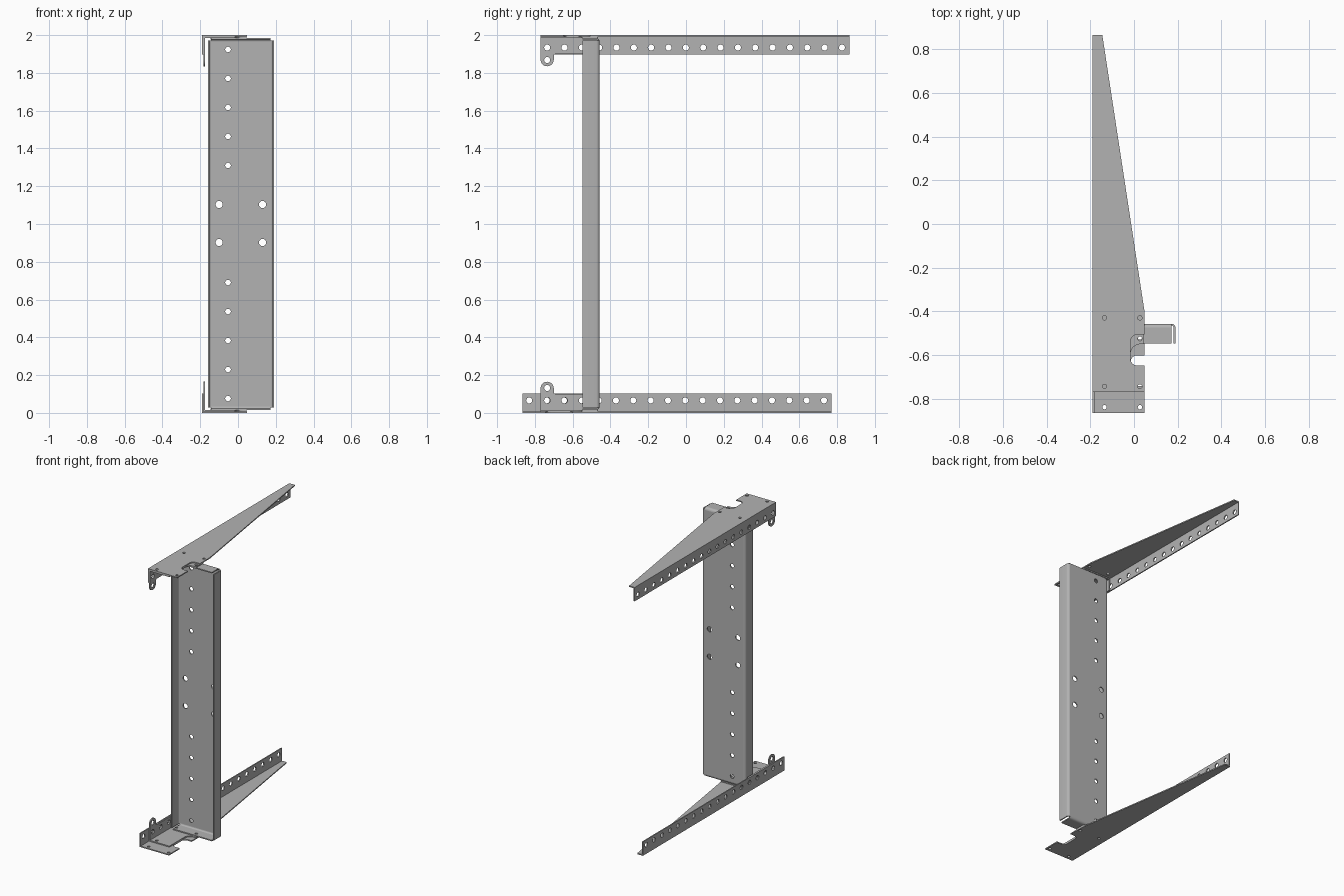
import bpy, bmesh, math

if "Cube" in bpy.data.objects:
    bpy.data.objects.remove(bpy.data.objects["Cube"])

steel = bpy.data.materials.new("steel_grey")
steel.diffuse_color = (0.45, 0.45, 0.45, 1)
steel.use_nodes = True
steel.node_tree.nodes["Principled BSDF"].inputs["Base Color"].default_value = steel.diffuse_color
T = 0.008  # sheet thickness


def arc(cx, cy, r, a0, a1, n=6):
    return [(cx + r * math.cos(math.radians(a0 + (a1 - a0) * i / n)),
             cy + r * math.sin(math.radians(a0 + (a1 - a0) * i / n))) for i in range(n + 1)]


def sheet(bm, axis, lo, hi, outline, holes=()):
    """Add an outline with round holes (u, v, r), extruded along axis from lo to hi."""
    cu = bpy.data.curves.new("tmp", 'CURVE')
    cu.dimensions, cu.fill_mode, cu.extrude = '2D', 'BOTH', (hi - lo) / 2
    for pts in [outline] + [arc(u, v, r, 0, 337.5, 15) for u, v, r in holes]:
        sp = cu.splines.new('POLY')
        sp.points.add(len(pts) - 1)
        for p, (u, v) in zip(sp.points, pts):
            p.co = (u, v, 0, 1)
        sp.use_cyclic_u = True
    ob = bpy.data.objects.new("tmp", cu)
    bpy.context.collection.objects.link(ob)
    dg = bpy.context.evaluated_depsgraph_get()
    me = bpy.data.meshes.new_from_object(ob.evaluated_get(dg))
    mid = (lo + hi) / 2
    for v in me.vertices:
        a, b, c = v.co.x, v.co.y, v.co.z + mid
        v.co = {'x': (c, a, b), 'y': (a, c, b), 'z': (a, b, c)}[axis]
    bm.from_mesh(me)
    bpy.data.objects.remove(ob)
    bpy.data.curves.remove(cu)
    bpy.data.meshes.remove(me)


def finish(name, bm, flip=False):
    if flip:  # mirror about mid height
        for v in bm.verts:
            v.co.z = 2 - v.co.z
    bmesh.ops.remove_doubles(bm, verts=bm.verts, dist=1e-5)
    bmesh.ops.recalc_face_normals(bm, faces=bm.faces)
    me = bpy.data.meshes.new(name)
    bm.to_mesh(me)
    bm.free()
    me.materials.clear()
    me.materials.append(steel)
    for p in me.polygons:
        p.material_index = 0
    ob = bpy.data.objects.new(name, me)
    bpy.context.collection.objects.link(ob)
    bpy.context.view_layer.objects.active = ob
    bpy.ops.object.select_all(action='DESELECT')
    ob.select_set(True)
    bpy.ops.object.shade_smooth_by_angle()


def rect(a, b, c, d):
    return [(a, c), (b, c), (b, d), (a, d)]


def bracket(name, dy, flip):
    """Tapered arm with a drilled flange, modelled at the bottom."""
    bm = bmesh.new()
    y0, y1, r = -0.77 + dy, 0.865 + dy, 0.03
    n0, n1 = -0.648 + dy, -0.507 + dy
    plate = [(-0.19, y0), (0.047, y0), (0.047, n0)]
    plate += arc(-0.016 + r, n0 + r, r, 270, 180) + arc(-0.016 + r, n1 - r, r, 180, 90)
    plate += [(0.047, n1), (0.047, -0.393 + dy), (-0.145, y1), (-0.19, y1)]
    sheet(bm, 'z', 0, T, plate,
          [(x, y + dy, 0.010) for x in (-0.135, 0.027) for y in (-0.744, -0.43)])
    sheet(bm, 'x', -0.19, -0.19 + T, rect(y0, y1, T, 0.102),
          [(-0.735 + dy + 0.0918 * i, 0.066, 0.016) for i in range(18)])
    finish(name, bm, flip)


def clip(name, flip):
    """Small angle joining arm and column, with a rounded eye tab."""
    bm = bmesh.new()
    x0, r = -0.19 + T, 0.045
    plate = [(x0, -0.77), (-0.016, -0.77)] + arc(-0.016 + r, -0.55 - r, r, 180, 90)
    plate += [(0.045, -0.55), (0.045, -0.465), (x0, -0.465)]
    sheet(bm, 'z', T, 2 * T, plate,
          [(-0.135, -0.744, 0.010), (-0.135, -0.525, 0.010), (0.027, -0.525, 0.010)])
    leg = [(-0.77, 2 * T), (-0.465, 2 * T), (-0.465, 0.1)]
    leg += arc(-0.69, 0.11, 0.01, 270, 180, 4) + arc(-0.735, 0.13, 0.035, 0, 180, 12)
    sheet(bm, 'x', x0, x0 + T, leg,
          [(-0.735 + 0.0918 * i, 0.066, 0.016) for i in range(3)] + [(-0.735, 0.132, 0.016)])
    finish(name, bm, flip)


bracket("top_arm", 0, True)
bracket("bottom_arm", -0.095, False)
clip("top_clip", True)
clip("bottom_clip", False)

# Column: drilled back sheet with four forward flanges on rounded bends
bm = bmesh.new()
X0, X1, YF, YB, Z0, Z1, R = -0.16, 0.19, -0.547, -0.457, 0.016, 1.984, 0.018
holes = [(-0.053, 1 + s * (0.31 + 0.1535 * i), 0.015) for s in (-1, 1) for i in range(5 + 1) if 0.31 + 0.1535 * i < 0.95]
holes += [(x, z, 0.019) for x in (-0.10, 0.13) for z in (0.902, 1.103)]
sheet(bm, 'y', YB - T, YB, rect(X0 + R, X1 - R, Z0 + R, Z1 - R), holes)


def flange(edge, s):
    """Cross-section of flange and bend; s points outward."""
    pts = [(edge, YF), (edge, YB - R)]
    pts += [(edge - s * (R - R * math.cos(t * math.pi / 8)), YB - R + R * math.sin(t * math.pi / 8)) for t in range(1, 5)]
    q = R - T
    pts += [(edge - s * (R - q * math.cos(t * math.pi / 8)), YB - R + q * math.sin(t * math.pi / 8)) for t in range(4, -1, -1)]
    return pts + [(edge - s * T, YF)]


for edge, s in ((X0, -1), (X1, 1)):
    sheet(bm, 'z', Z0 + 0.012, Z1 - 0.012, flange(edge, s))
for edge, s in ((Z0, -1), (Z1, 1)):
    bend = [(v, u) for u, v in flange(edge, s)]
    sheet(bm, 'x', X0 + R, X1 - R, [p for p in bend if p[0] >= YB - R - 1e-6])
    lo = edge if s < 0 else edge - T
    sheet(bm, 'z', lo, lo + T, rect(X0 + R, X1 - R, YF, YB - R),
          [(x, -0.52, 0.010) for x in (-0.135, 0.027)])
finish("column", bm)
